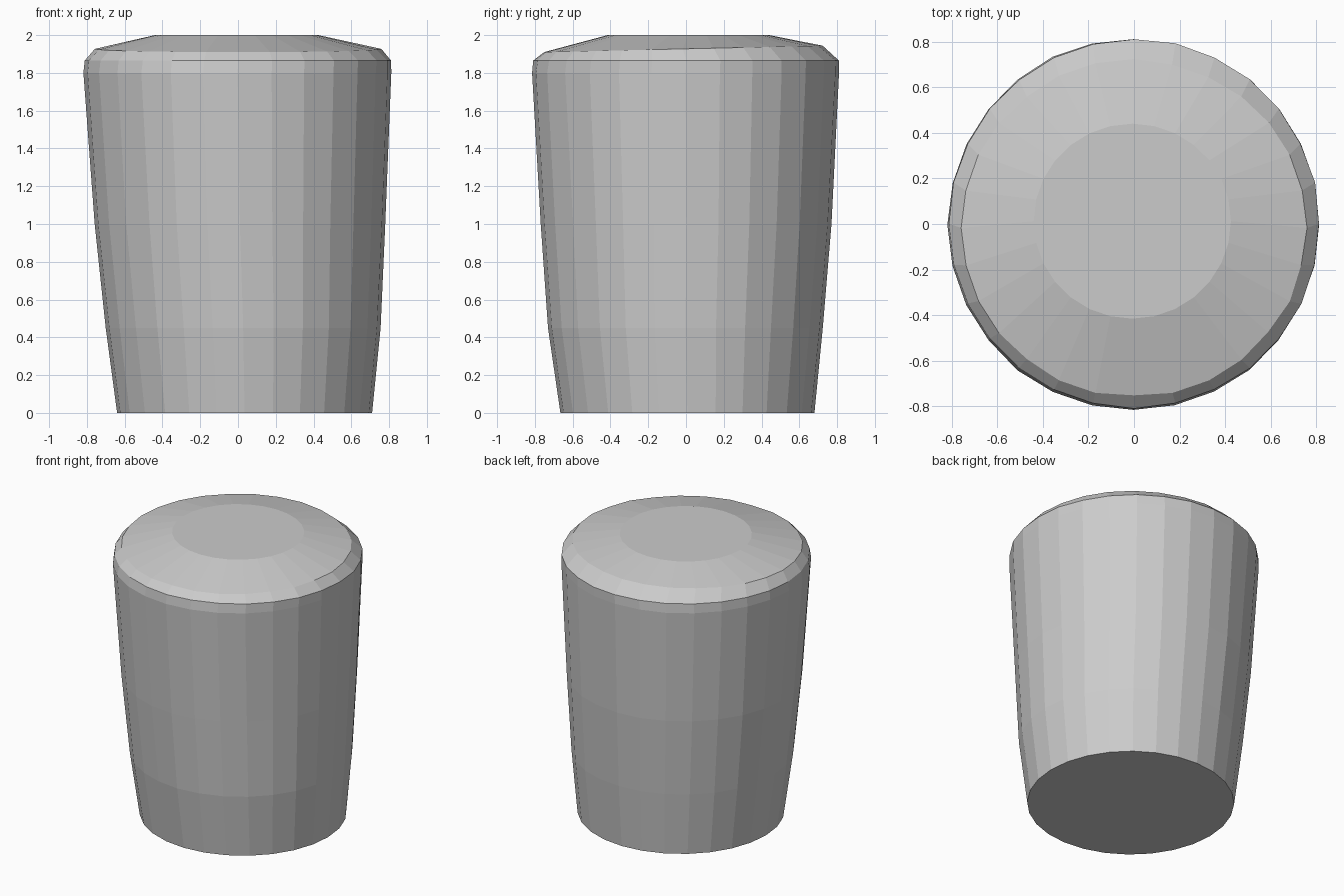
import bpy, bmesh, math, random

if "Cube" in bpy.data.objects:
    bpy.data.objects.remove(bpy.data.objects["Cube"])

random.seed(4)
SIDES = 28

# Cross-sections from the foot up: z, min x, max x, min y, max y, roughness
sections = [
    (0.00, -0.64, 0.71, -0.665, 0.68, 0.0),
    (0.45, -0.70, 0.755, -0.73, 0.725, 0.003),
    (1.00, -0.76, 0.78, -0.767, 0.77, 0.003),
    (1.80, -0.817, 0.812, -0.817, 0.812, 0.003),
    (1.865, -0.81, 0.812, -0.807, 0.81, 0.003),
    (1.91, -0.755, 0.755, -0.755, 0.72, 0.006),
    (2.00, -0.44, 0.425, -0.415, 0.44, 0.0),
]


def add_ring(bm, z, x0, x1, y0, y1, rough):
    ring = []
    for i in range(SIDES):
        a = 2 * math.pi * i / SIDES
        k = 1 + random.uniform(-rough, rough)
        # The shoulder rises slightly toward the back
        lift = 0.017 * (1 + math.sin(a)) if 1.9 < z < 2 else 0
        ring.append(bm.verts.new((
            (x0 + x1) / 2 + (x1 - x0) / 2 * math.cos(a) * k,
            (y0 + y1) / 2 + (y1 - y0) / 2 * math.sin(a) * k,
            z + lift)))
    return ring


# Tapered stopper body with chamfered crown
bm = bmesh.new()
rings = [add_ring(bm, *s) for s in sections]
for low, high in zip(rings, rings[1:]):
    for i in range(SIDES):
        j = (i + 1) % SIDES
        bm.faces.new((low[i], low[j], high[j], high[i]))

# Flat foot and flat crown
bm.faces.new(rings[0][::-1])
bm.faces.new(rings[-1])
bmesh.ops.recalc_face_normals(bm, faces=bm.faces[:])

mesh = bpy.data.meshes.new("tapered_stopper")
bm.to_mesh(mesh)
bm.free()
stopper = bpy.data.objects.new("tapered_stopper", mesh)
bpy.context.collection.objects.link(stopper)
